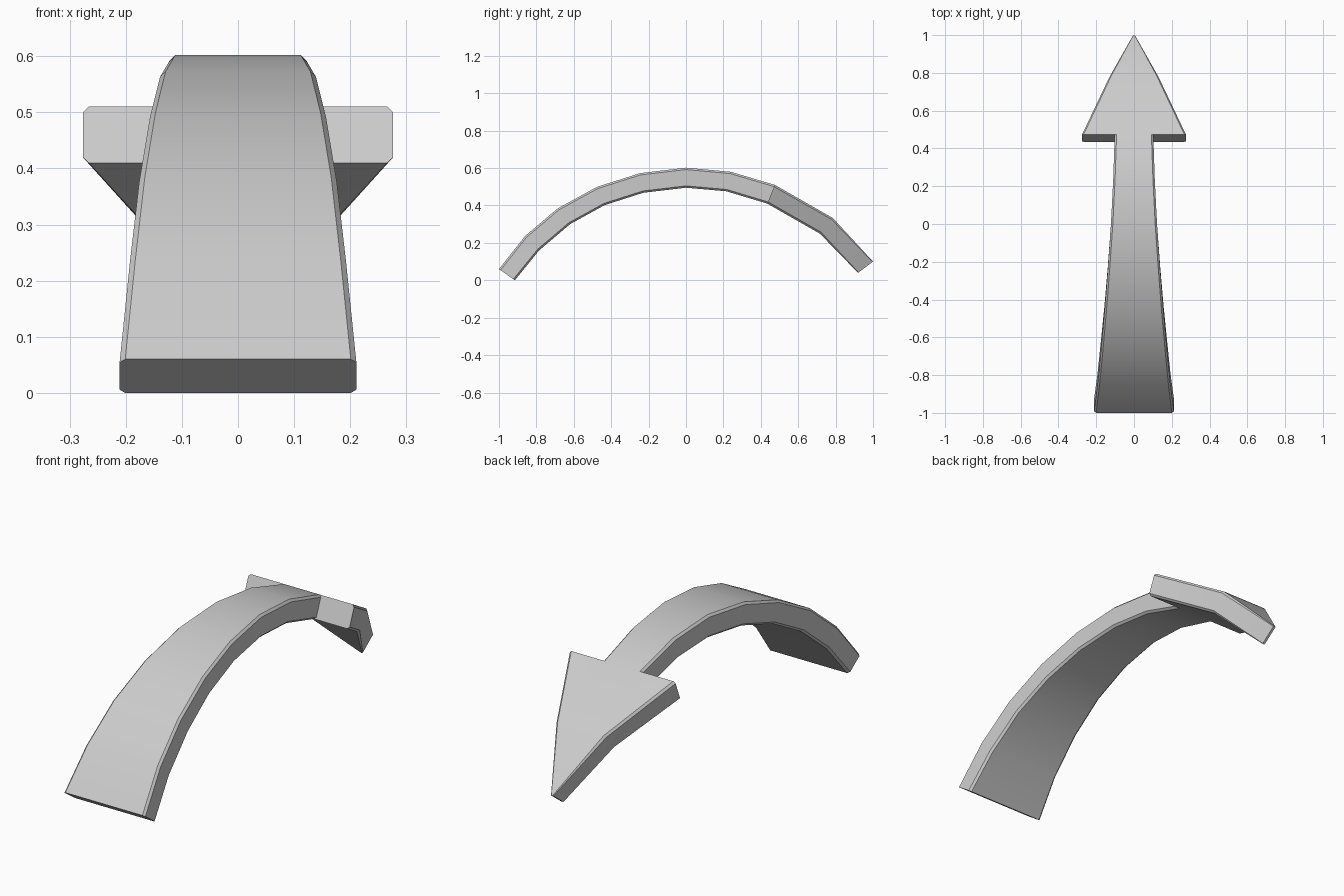
import bpy, bmesh
from mathutils import Vector

if "Cube" in bpy.data.objects:
    bpy.data.objects.remove(bpy.data.objects["Cube"])

# Stations: outer y, outer z, inner y, inner z, half width
SHAFT = [(-1.0, .06, -.915, 0, .211), (-.86, .237, -.785, .16, .193),
         (-.685, .385, -.62, .30, .176), (-.475, .50, -.435, .402, .157),
         (-.245, .573, -.228, .468, .139), (0, .602, 0, .495, .122),
         (.24, .58, .215, .476, .110), (.475, .51, .435, .41, .102)]
HEAD = [(.475, .51, .435, .41, .276), (.785, .333, .715, .25, .13),
        (1.0, .10, .92, .04, .006)]
BEVEL = .01

bm = bmesh.new()


def ring(oy, oz, iy, iz, w):
    """Chamfered rectangle; first four points are the right side, top to bottom."""
    top, low = Vector((0, oy, oz)), Vector((0, iy, iz))
    b = min(BEVEL, w * .5)
    t = BEVEL / (top - low).length * b / BEVEL
    right = [(w - b, 0), (w, t), (w, 1 - t), (w - b, 1)]
    pts = right + [(-x, k) for x, k in reversed(right)]
    return [bm.verts.new(top.lerp(low, k) + Vector((x, 0, 0))) for x, k in pts]


def sweep(rings, skip=()):
    for n, (a, c) in enumerate(zip(rings, rings[1:])):
        for i in range(8):
            if n == 0 and i in skip:
                continue
            j = (i + 1) % 8
            bm.faces.new((a[i], a[j], c[j], c[i]))


# Tapered curved shaft with closed tail
shaft = [ring(*s) for s in SHAFT]
sweep(shaft)
bm.faces.new(shaft[0])

# Arrow head; top and bottom panels join the shaft edges
head = [ring(*s) for s in HEAD]
sweep(head, skip=(3, 7))
bm.faces.new(head[-1])
s, h, n = shaft[-1], head[0], head[1]
bm.faces.new((h[7], s[7], s[0], h[0], n[0], n[7]))
bm.faces.new((h[3], s[3], s[4], h[4], n[4], n[3]))

# Barb shoulders
for r in (slice(0, 4), slice(4, 8)):
    bm.faces.new(h[r] + s[r][::-1])

bmesh.ops.recalc_face_normals(bm, faces=bm.faces)
mesh = bpy.data.meshes.new("curved_arrow")
bm.to_mesh(mesh)
bm.free()
arrow = bpy.data.objects.new("curved_arrow", mesh)
bpy.context.collection.objects.link(arrow)
bpy.context.view_layer.objects.active = arrow
arrow.select_set(True)
bpy.ops.object.shade_smooth_by_angle(angle=.6)
